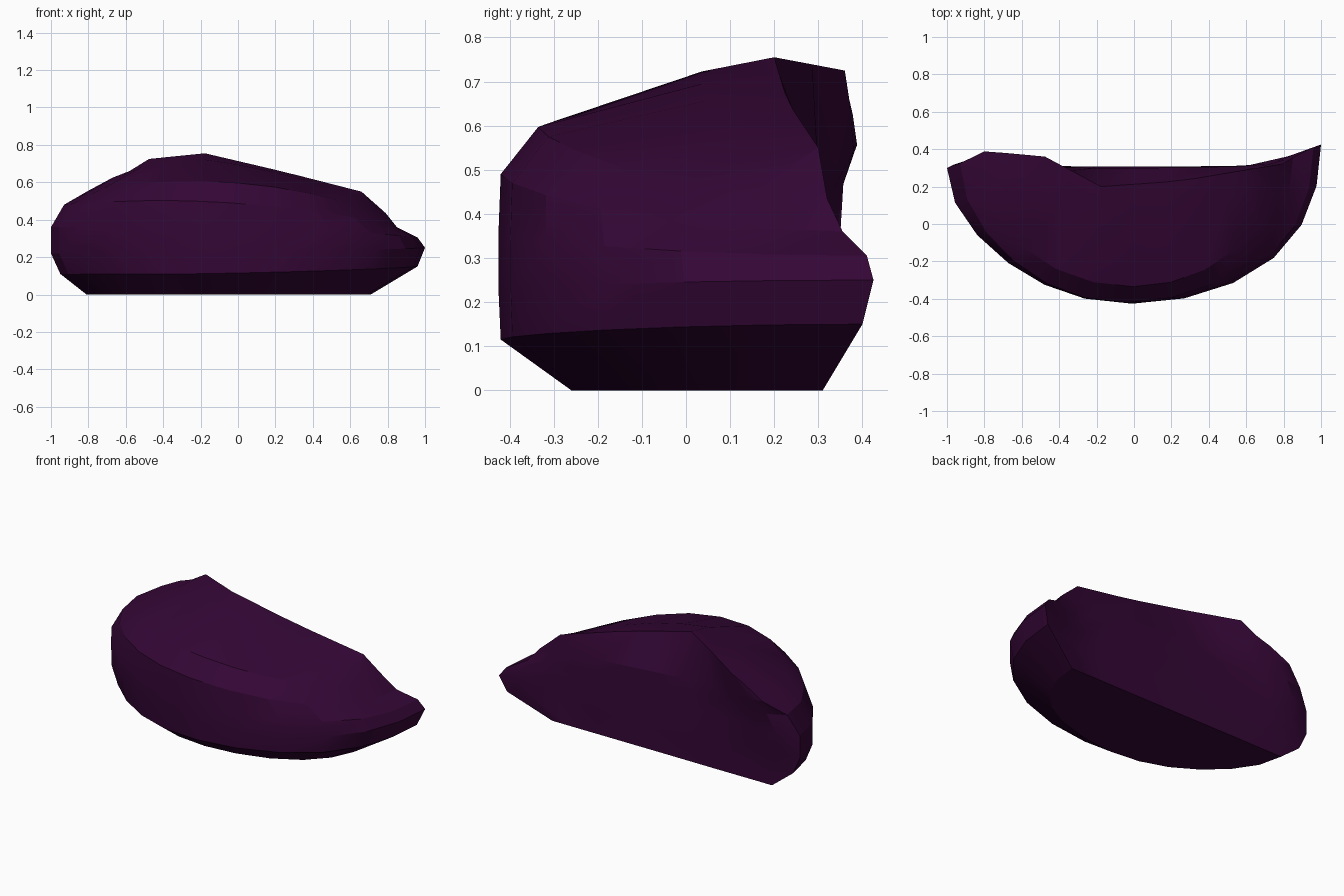
import bpy, bmesh, math

cube = bpy.data.objects.get("Cube")
if cube:
    bpy.data.objects.remove(cube, do_unlink=True)

COLUMNS = 12


def mix(a, b, t):
    return a + (b - a) * t


def along(points, x):
    """Interpolate (y, z) along a polyline sorted by x."""
    for p, q in zip(points, points[1:]):
        if x <= q[0]:
            t = max(0, (x - p[0]) / (q[0] - p[0]))
            return mix(p[1], q[1], t), mix(p[2], q[2], t)
    return points[-1][1:]


# Height bands: left end, right end, front y, front z,
# back y near the left end, back y left of the middle, sideways skew
bands = [
    ((-.81, .305, 0), (.71, .31, 0), -.26, 0, .305, .307, .03),
    ((-.95, .295, .11), (.96, .40, .15), -.42, .115, .305, .307, .04),
    ((-1, .30, .22), (1, .425, .25), -.425, .225, .32, .31, .04),
    ((-1, .30, .36), (.96, .41, .305), -.425, .36, .352, .305, .04),
    ((-.93, .325, .48), (.85, .355, .36), -.42, .49, .358, .305, .03),
    ((-.80, .388, .555), (.79, .32, .435), -.335, .597, .38, .305, -.02),
]
# Crest line closing the top
crest = [(-.67, .378, .625), (-.58, .37, .66), (-.475, .36, .725),
         (-.177, .2, .755), (.25, .23, .655), (.66, .30, .55)]

bm = bmesh.new()
rings = []
for left, right, front_y, front_z, bulge_y, back_y, skew in bands:
    front, back = [], []
    back_line = [left,
                 (left[0] + .11, bulge_y, mix(left[2], right[2], .1)),
                 (-.45, back_y, mix(left[2], right[2], .3)),
                 (-.1, mix(back_y, .29, left[2]), mix(left[2], right[2], .5)),
                 (.68, .31, mix(left[2], right[2], .9)), right]
    rise = front_z - (left[2] + right[2]) / 2
    for i in range(COLUMNS + 1):
        u = math.pi * i / COLUMNS
        t = (1 - math.cos(u)) / 2
        s = math.sin(u)
        x = mix(left[0], right[0], t)
        y = mix(mix(left[1], right[1], t), front_y, s)
        z = mix(left[2], right[2], t) + rise * s * s
        front.append(bm.verts.new((x + skew * math.sin(2 * u) ** 2, y, z)))
        if 0 < i < COLUMNS:
            back.append(bm.verts.new((x, *along(back_line, x))))
    rings.append(front + back[::-1])

# Skin the bands and cap the flat base
size = len(rings[0])
for low, high in zip(rings, rings[1:]):
    for i in range(size):
        j = (i + 1) % size
        bm.faces.new((low[i], low[j], high[j], high[i]))
bm.faces.new(rings[0][::-1])

# Crest vertices, and a slightly domed row across the front slope below them
ridge, dome = [], []
top = rings[-1]
for i in range(COLUMNS + 1):
    u = math.pi * i / COLUMNS
    x = mix(crest[0][0], crest[-1][0], (1 - math.cos(u)) / 2)
    ridge.append(bm.verts.new((x, *along(crest, x))))
    if 0 < i < COLUMNS:
        co = top[i].co.lerp(ridge[i].co, .68)
        co.z += .018 * math.sin(u) ** 4
        dome.append(bm.verts.new(co))
    else:
        dome.append(ridge[i])

# Front slope in two rows, then the back face up to the crest
for i in range(COLUMNS):
    j = i + 1
    bm.faces.new((top[i], top[j], dome[j], dome[i]))
    upper = dict.fromkeys((dome[i], dome[j], ridge[j], ridge[i]))
    bm.faces.new(list(upper))
    k, m = (size - i) % size, size - j
    bm.faces.new((top[m], top[k], ridge[i], ridge[j]))
bmesh.ops.recalc_face_normals(bm, faces=bm.faces)

mesh = bpy.data.meshes.new("rock_body")
bm.to_mesh(mesh)
bm.free()
rock = bpy.data.objects.new("rock_body", mesh)
bpy.context.collection.objects.link(rock)

# Single dark purple colour
purple = bpy.data.materials.new("dark_purple")
purple.use_nodes = True
color = (.034, .002, .036, 1)
purple.diffuse_color = color
purple.node_tree.nodes["Principled BSDF"].inputs["Base Color"].default_value = color
mesh.materials.append(purple)

bpy.ops.object.select_all(action='DESELECT')
rock.select_set(True)
bpy.context.view_layer.objects.active = rock
bpy.ops.object.shade_smooth_by_angle(angle=math.radians(20))
